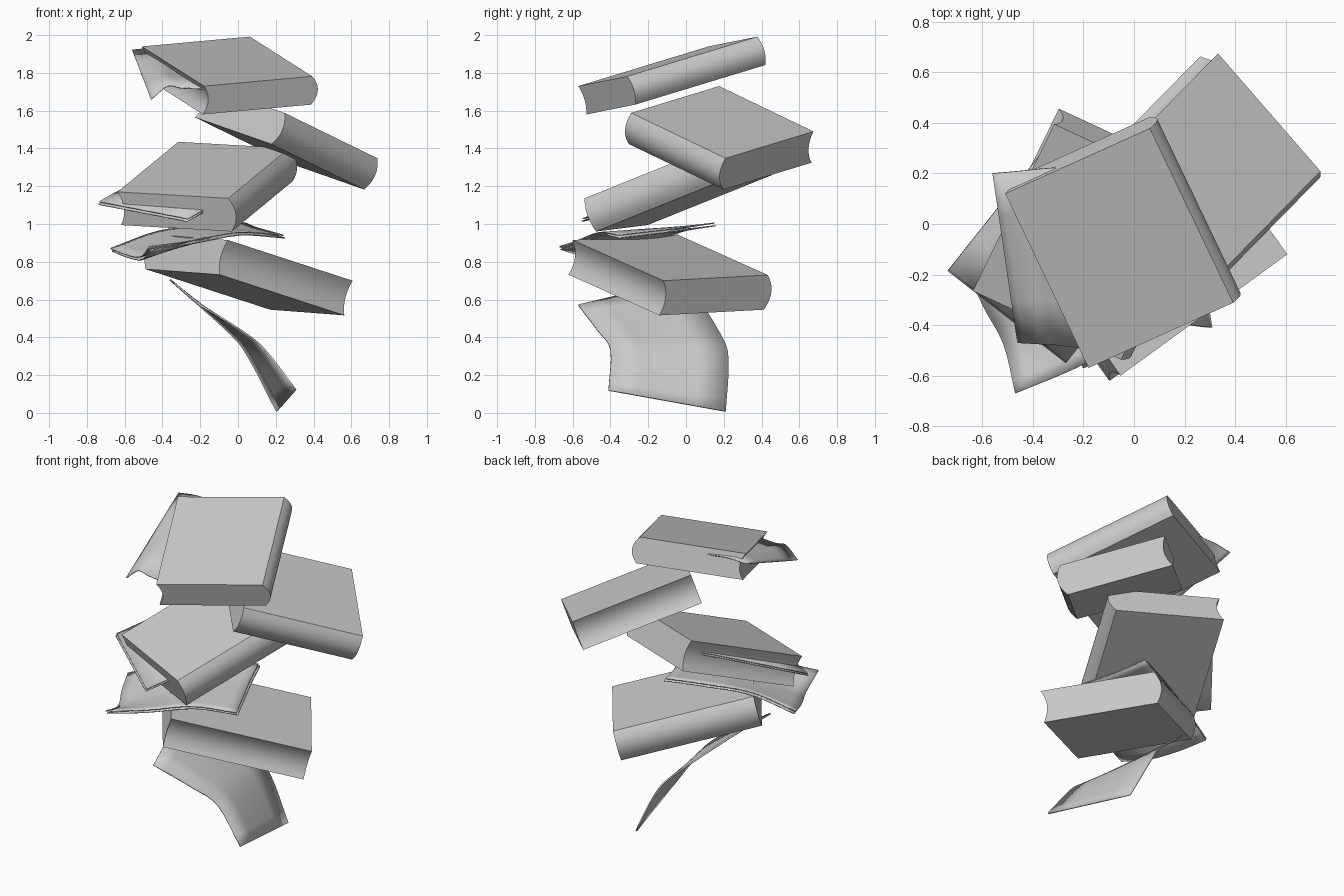
import bpy, bmesh, math
from mathutils import Vector

if "Cube" in bpy.data.objects:
    bpy.data.objects.remove(bpy.data.objects["Cube"], do_unlink=True)

grey = bpy.data.materials.new("plain_grey")
grey.use_nodes = True
grey.diffuse_color = (0.6, 0.6, 0.6, 1)
grey.node_tree.nodes["Principled BSDF"].inputs["Base Color"].default_value = (0.6, 0.6, 0.6, 1)

SPINE_BULGE, PAGE_HOLLOW, STEPS = 0.036, 0.028, 10


def finish(name, bm):
    """Turn a bmesh into a shaded, coloured object."""
    bmesh.ops.recalc_face_normals(bm, faces=bm.faces)
    mesh = bpy.data.meshes.new(name)
    bm.to_mesh(mesh)
    bm.free()
    mesh.materials.append(grey)
    ob = bpy.data.objects.new(name, mesh)
    bpy.context.collection.objects.link(ob)
    bpy.ops.object.select_all(action='DESELECT')
    ob.select_set(True)
    bpy.context.view_layer.objects.active = ob
    bpy.ops.object.shade_smooth_by_angle(angle=math.radians(30))
    return ob


def book(name, page0, page1, spine0, thick):
    """Closed book: top page edge page0-page1, spine0 is across from page0."""
    p0, p1, s0 = Vector(page0), Vector(page1), Vector(spine0)
    length, across = p1 - p0, s0 - p0
    across -= length * (across.dot(length) / length.length_squared)
    width, side = across.length, across.normalized()
    up = length.cross(across).normalized()
    if up.z < 0:
        up = -up
    # cross-section: rounded spine on one side, hollow page edge on the other
    arc = [(i / STEPS, 4 * (i / STEPS) * (1 - i / STEPS)) for i in range(STEPS + 1)]
    profile = [(width + SPINE_BULGE * b, -thick * t) for t, b in arc]
    profile += [(PAGE_HOLLOW * b, -thick * t) for t, b in reversed(arc)]
    bm = bmesh.new()
    face = bm.faces.new([bm.verts.new(p0 + side * w + up * h) for w, h in profile])
    ext = bmesh.ops.extrude_face_region(bm, geom=[face], use_keep_orig=True)
    bmesh.ops.translate(bm, vec=length, verts=[g for g in ext["geom"] if isinstance(g, bmesh.types.BMVert)])
    return finish(name, bm)


def smooth_line(pts, cuts=4):
    """Points along a smooth curve through pts."""
    pts = [Vector(p) for p in pts]
    ends = [2 * pts[0] - pts[1]] + pts + [2 * pts[-1] - pts[-2]]
    out = []
    for a, b, c, d in zip(ends, ends[1:], ends[2:], ends[3:]):
        for k in range(cuts):
            t = k / cuts
            out.append(0.5 * (2 * b + (c - a) * t + (2 * a - 5 * b + 4 * c - d) * t * t
                              + (3 * b - a - 3 * c + d) * t ** 3))
    return out + [pts[-1]]


def sheet(name, rows, thick=0.007, shift=(0, 0, 0)):
    """Thin curved sheet lofted through rows of points."""
    lines = [smooth_line(r) for r in rows]
    grid = [smooth_line(col) for col in zip(*lines)]
    bm = bmesh.new()
    vs = [[bm.verts.new(p + Vector(shift)) for p in line] for line in grid]
    for r0, r1 in zip(vs, vs[1:]):
        for a, b, c, d in zip(r0, r0[1:], r1[1:], r1):
            bm.faces.new((a, b, c, d))
    ob = finish(name, bm)
    mod = ob.modifiers.new("paper_thickness", 'SOLIDIFY')
    mod.thickness, mod.offset = thick, 0
    return ob


# Four floating books, bottom to top
book("book_bottom", (-.053, -.60, .915), (.607, -.12, .70), (-.446, -.047, .945), .19)
book("book_lower_middle", (-.638, -.265, 1.17), (-.316, .395, 1.435), (-.053, -.54, 1.135), .187)
book("book_upper_middle", (-.158, .175, 1.73), (.333, .675, 1.49), (.243, -.295, 1.59), .18)
book("book_top", (-.18, -.57, 1.73), (-.51, .12, 1.94), (.38, -.285, 1.79), .156)

# Loose curled sheet at the bottom
sheet("falling_sheet", [
    [(.306, -.41, .12), (.14, -.40, .335), (.01, -.47, .44), (-.20, -.57, .57)],
    [(.206, .21, .008), (.065, .225, .28), (-.04, .18, .42), (-.36, .0, .705)]], .01)

# Pair of draped sheets between the two lower books
drape = [
    [(-.47, -.67, .88), (-.25, -.58, .91), (0, -.46, .955), (.24, -.36, .94)],
    [(-.517, -.475, .825), (-.30, -.39, .90), (-.07, -.29, .965), (.17, -.19, .96)],
    [(-.60, -.32, .84), (-.37, -.22, .92), (-.13, -.12, .975), (.10, -.02, .98)],
    [(-.675, -.15, .87), (-.43, -.06, .96), (-.19, .05, .99), (.04, .15, 1.005)]]
sheet("draped_sheet_upper", drape, .006)
sheet("draped_sheet_lower", drape, .006, (.008, .006, -.014))

# Pages slipping out of the lower middle book
slip = [[(-.738, -.185, 1.11), (-.27, -.55, 1.02)], [(-.34, .315, 1.33), (.13, -.05, 1.24)]]
sheet("slipping_page_upper", slip, .006, (.004, .004, .008))
sheet("slipping_page_lower", slip, .006, (0, 0, -.006))

# Bent page hanging out of the top book
sheet("hanging_page", [
    [(-.56, .20, 1.92), (-.45, .21, 1.93), (-.35, .22, 1.925), (-.20, .23, 1.92)],
    [(-.46, -.47, 1.66), (-.375, -.475, 1.73), (-.30, -.48, 1.72), (-.15, -.50, 1.715)]])
